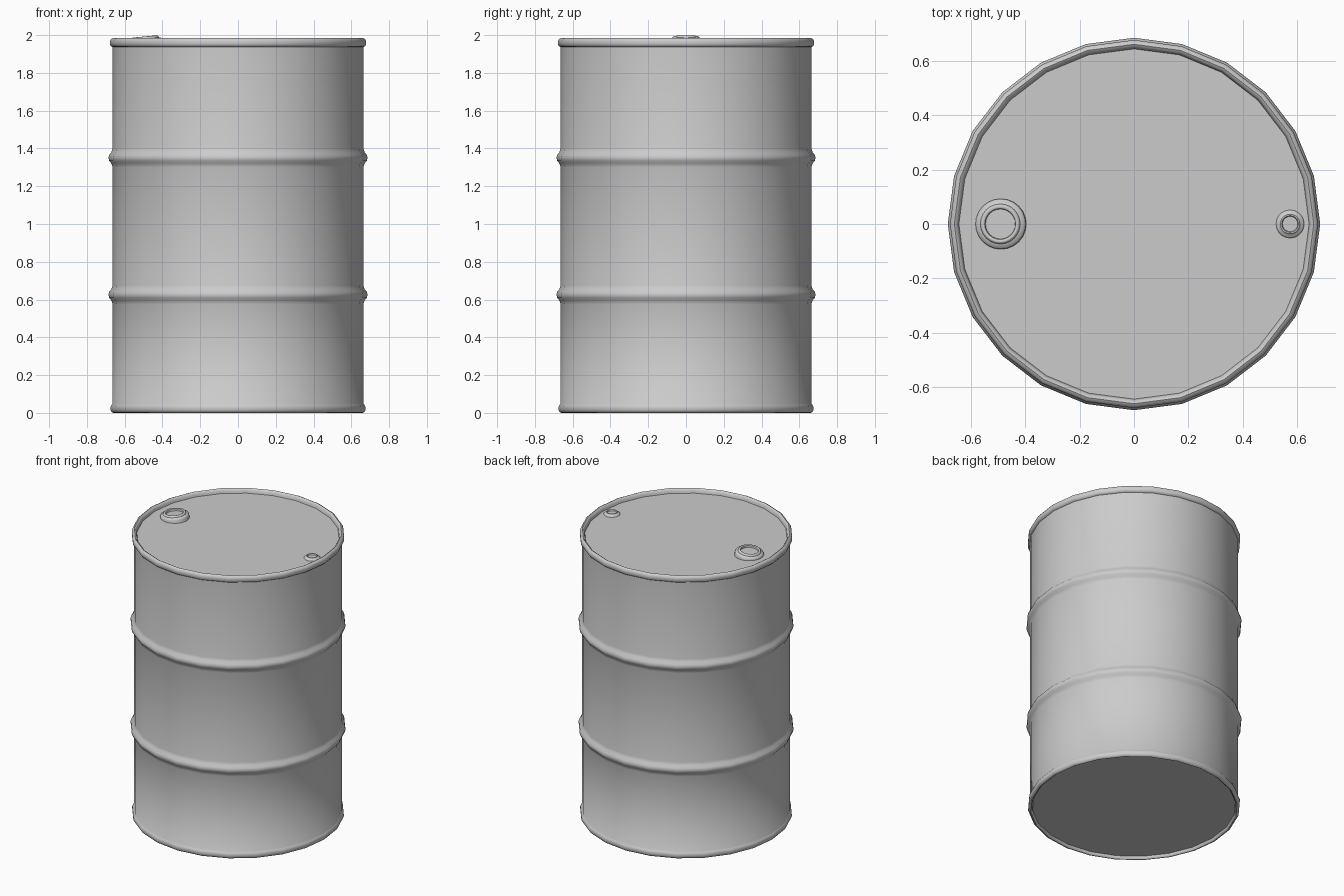
import bpy, bmesh, math
from mathutils import Vector

if "Cube" in bpy.data.objects:
    bpy.data.objects.remove(bpy.data.objects["Cube"])


def lathe(name, profile, steps, location=(0, 0, 0), tilt=0.0, angle=50):
    """Revolve an (r, z) profile around z; profile ends on the axis."""
    bm = bmesh.new()
    verts = [bm.verts.new((r, 0, z)) for r, z in profile]
    edges = [bm.edges.new(pair) for pair in zip(verts, verts[1:])]
    bmesh.ops.spin(bm, geom=verts + edges, cent=(0, 0, 0), axis=(0, 0, 1),
                   angle=math.tau, steps=steps, use_merge=False)
    bmesh.ops.remove_doubles(bm, verts=bm.verts[:], dist=0.0002)
    bmesh.ops.recalc_face_normals(bm, faces=bm.faces[:])
    mesh = bpy.data.meshes.new(name)
    bm.to_mesh(mesh)
    bm.free()
    obj = bpy.data.objects.new(name, mesh)
    bpy.context.collection.objects.link(obj)
    obj.location = location
    obj.rotation_euler = (0, tilt, 0)
    bpy.ops.object.select_all(action='DESELECT')
    obj.select_set(True)
    bpy.context.view_layer.objects.active = obj
    bpy.ops.object.shade_smooth_by_angle(angle=math.radians(angle))
    return obj


R = 0.664       # wall radius
LID = 1.955     # lid height


def rib(z):
    """Rolled hoop bulging out of the wall."""
    return [(R, z - 0.05), (R + 0.006, z - 0.03), (R + 0.018, z - 0.016),
            (R + 0.022, z), (R + 0.018, z + 0.016), (R + 0.006, z + 0.03),
            (R, z + 0.05)]


# Drum: recessed base, bottom chime, wall with two hoops, top chime, lid
bottom = [(0, 0.02), (0.648, 0.02), (0.65, 0.006), (0.658, 0.0),
          (0.668, 0.003), (0.675, 0.014), (0.675, 0.032), (0.67, 0.042),
          (R, 0.048)]
top = [(R, 1.937), (0.672, 1.941), (0.678, 1.95), (0.678, 1.97),
       (0.672, 1.98), (0.662, 1.985), (0.653, 1.98), (0.648, 1.97),
       (0.645, LID), (0, LID)]
lathe("drum_body", bottom + rib(0.625) + rib(1.35) + top, 24)

# Large bung, tipped up towards the centre of the lid
lathe("large_bung",
      [(0.093, -0.02), (0.093, 0.014), (0.088, 0.022), (0.074, 0.026),
       (0.07, 0.036), (0.064, 0.038), (0.057, 0.034), (0.055, 0.022),
       (0, 0.022)], 24, (-0.49, 0, LID), -math.radians(5.5))

# Small bung near the opposite edge
lathe("small_bung",
      [(0.052, -0.01), (0.052, 0.003), (0.046, 0.008), (0.039, 0.01),
       (0.036, 0.016), (0.031, 0.016), (0.028, 0.008), (0, 0.008)],
      20, (0.575, 0, LID))
